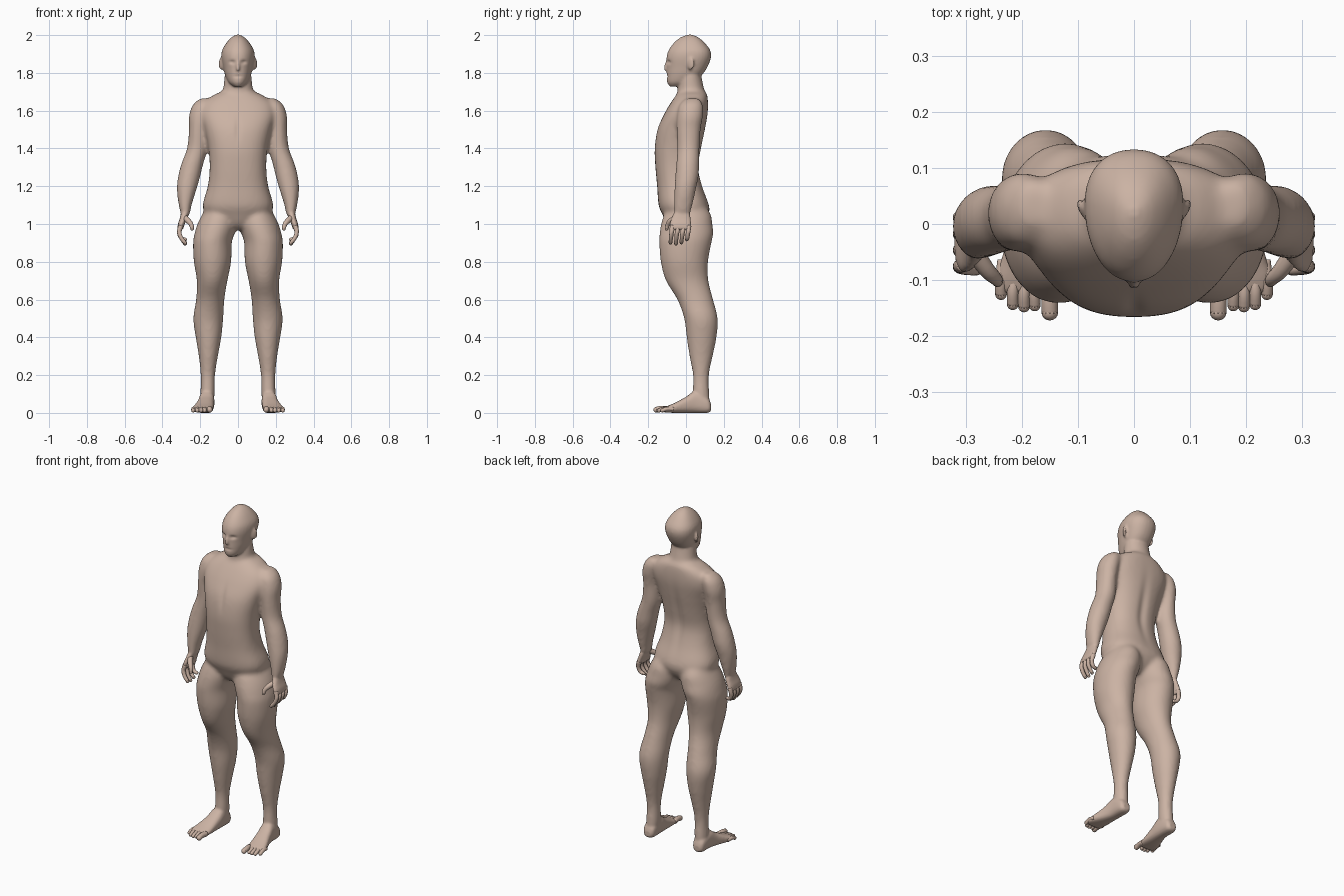
import bpy, bmesh, math
from mathutils import Vector, Matrix

cube = bpy.data.objects.get("Cube")
if cube:
    bpy.data.objects.remove(cube, do_unlink=True)

skin = bpy.data.materials.new("skin")
skin.use_nodes = True
skin.diffuse_color = (0.6, 0.45, 0.37, 1)
skin.node_tree.nodes["Principled BSDF"].inputs["Base Color"].default_value = skin.diffuse_color


def catmull(rows, steps=4):
    """Smoothly interpolate a list of equal-length tuples."""
    rows = [Vector(r) for r in rows]
    out = []
    for i in range(len(rows) - 1):
        a, b, c, d = rows[max(i - 1, 0)], rows[i], rows[i + 1], rows[min(i + 2, len(rows) - 1)]
        for k in range(steps):
            t = k / steps
            out.append(b + (c - a) * t / 2 + (a * 2 - b * 5 + c * 4 - d) * t * t / 2
                       + (b * 3 - a - c * 3 + d) * t ** 3 / 2)
    return out + [rows[-1]]


def skin_rings(bm, rings):
    """Bridge a list of point rings and cap both ends."""
    loops = [[bm.verts.new(p) for p in ring] for ring in rings]
    n = len(loops[0])
    for a, b in zip(loops, loops[1:]):
        for i in range(n):
            bm.faces.new((a[i], a[(i + 1) % n], b[(i + 1) % n], b[i]))
    bm.faces.new(loops[0][::-1])
    bm.faces.new(loops[-1])


def loft(bm, rows, side=1, along="z", power=2.0, taper=0.0, n=32):
    """Rows are (position, x low, x high, other low, other high)."""
    rings = []
    for t, x0, x1, w0, w1 in catmull(rows):
        ring = []
        for i in range(n):
            c, s = math.cos(math.tau * i / n), math.sin(math.tau * i / n)
            c = math.copysign(abs(c) ** (2 / power), c)
            s = math.copysign(abs(s) ** (2 / power), s)
            x = side * ((x0 + x1) / 2 + (x1 - x0) / 2 * c * (1 + taper * s))
            w = (w0 + w1) / 2 + (w1 - w0) / 2 * s
            ring.append((x, w, t) if along == "z" else (x, t, w))
        rings.append(ring)
    skin_rings(bm, rings)


def centred(rows):
    return [(z, -w, w, y0, y1) for z, w, y0, y1 in rows]


def ball(bm, centre, size, turn=0.0):
    m = Matrix.Translation(centre) @ Matrix.Rotation(turn, 4, "Z") @ Matrix.Diagonal((*size, 1))
    bmesh.ops.create_uvsphere(bm, u_segments=16, v_segments=10, radius=1, matrix=m)


def tube(bm, points, r0, r1, side=1, n=12):
    """Round-ended tapering tube through a few points."""
    pts = catmull([(side * x, y, z) for x, y, z in points])
    rings = []
    for i, p in enumerate(pts):
        q = (pts[min(i + 1, len(pts) - 1)] - pts[max(i - 1, 0)]).to_track_quat("Z", "Y")
        r = r0 + (r1 - r0) * i / (len(pts) - 1)
        rings.append([p + q @ Vector((r * math.cos(math.tau * k / n), r * math.sin(math.tau * k / n), 0))
                      for k in range(n)])
    skin_rings(bm, rings)
    ball(bm, pts[-1], (r1, r1, r1))


def make(name, bm):
    bmesh.ops.recalc_face_normals(bm, faces=bm.faces)
    mesh = bpy.data.meshes.new(name)
    bm.to_mesh(mesh)
    bm.free()
    mesh.materials.append(skin)
    mesh.shade_smooth()
    obj = bpy.data.objects.new(name, mesh)
    bpy.context.collection.objects.link(obj)
    return obj


def fuse(bm, voxel, rounds):
    """Merge overlapping parts into one soft surface, returned as a new bmesh."""
    obj = make("merging_parts", bm)
    remesh = obj.modifiers.new("merge", "REMESH")
    remesh.mode, remesh.voxel_size = "VOXEL", voxel
    soften = obj.modifiers.new("soften", "SMOOTH")
    soften.factor, soften.iterations = 0.5, rounds
    fused = bmesh.new()
    fused.from_object(obj, bpy.context.evaluated_depsgraph_get())
    fused.normal_update()
    bpy.data.objects.remove(obj, do_unlink=True)
    return fused


# Trunk, neck, arms and legs, blended together
limbs = bmesh.new()
loft(limbs, centred([(.97, .03, -.07, .05), (1, .08, -.1, .09), (1.05, .165, -.125, .12),
                     (1.1, .187, -.145, .122), (1.2, .16, -.153, .087), (1.3, .15, -.162, .067),
                     (1.4, .157, -.166, .082), (1.5, .178, -.152, .102), (1.58, .2, -.117, .115),
                     (1.64, .185, -.082, .117), (1.685, .125, -.05, .112), (1.705, .07, -.03, .095)]),
     power=2.4)
loft(limbs, centred([(1.6, .09, -.05, .1), (1.68, .085, -.047, .103), (1.72, .078, -.045, .095),
                     (1.78, .072, -.04, .083), (1.84, .065, -.03, .08)]))
arm = [(1.665, .15, .2, 0, .07), (1.63, .14, .24, -.035, .09), (1.57, .15, .26, -.047, .09),
       (1.5, .16, .26, -.05, .078), (1.4, .162, .27, -.047, .072), (1.32, .183, .3, -.052, .07),
       (1.25, .2, .318, -.057, .067), (1.18, .22, .324, -.062, .052), (1.1, .245, .314, -.065, .035),
       (1.04, .257, .3, -.065, .02)]
leg = [(1.1, .03, .16, -.07, .1), (1.05, .01, .19, -.115, .132), (1, .004, .215, -.132, .14),
       (.95, .018, .23, -.14, .145), (.9, .033, .238, -.142, .135), (.8, .036, .234, -.134, .117),
       (.7, .056, .218, -.107, .119), (.6, .072, .222, -.046, .144), (.5, .078, .237, -.01, .168),
       (.4, .088, .224, .003, .162), (.3, .106, .208, .018, .142), (.2, .121, .198, .036, .122),
       (.1, .123, .199, .034, .124), (.03, .13, .198, .04, .13)]
for side in (1, -1):
    loft(limbs, arm, side)
    loft(limbs, leg, side)
body = fuse(limbs, 0.011, 7)

# Head, nose, ears, palms and feet joined to the blended body
loft(body, centred([(1.728, .022, -.085, -.03), (1.75, .05, -.1, .04), (1.79, .068, -.102, .085),
                    (1.83, .078, -.102, .113), (1.88, .087, -.103, .132), (1.92, .083, -.092, .128),
                    (1.96, .06, -.063, .098), (1.988, .034, -.028, .065), (2.002, .01, .01, .03)]),
     power=2.2, taper=0.12)
tube(body, [(0, -.095, 1.87), (0, -.104, 1.845), (0, -.108, 1.822)], .008, .01)
palm = [(1.065, .262, .3, -.06, .018), (1.03, .27, .308, -.078, .025),
        (1, .282, .318, -.086, .028), (.97, .292, .321, -.085, .028)]
foot = [(.133, .145, .185, .012, .045), (.115, .13, .2, 0, .08), (.05, .125, .206, 0, .115),
        (0, .127, .216, 0, .085), (-.06, .13, .236, 0, .053), (-.1, .134, .246, .002, .036),
        (-.125, .14, .235, .004, .026)]
for side in (1, -1):
    ball(body, (side * .09, .025, 1.848), (.008, .022, .033), side * -.5)
    loft(body, palm, side, power=2.5)
    loft(body, foot, side, along="y", power=2.6)
body = fuse(body, 0.007, 3)

# Eye sockets, mouth, spine furrow and breastbone: (x, z, width, height, depth, facing)
hollows = [(.03, 1.857, .016, .009, .011, -1), (-.03, 1.857, .016, .009, .011, -1),
           (0, 1.782, .022, .005, .006, -1), (0, 1.36, .025, .16, .01, 1), (0, 1.5, .015, .06, .006, -1)]
for v in body.verts:
    if v.co.z > 1.1 and abs(v.co.x) < 0.12:
        for x, z, w, h, depth, facing in hollows:
            if v.normal.y * facing > 0.2:
                v.co.y -= facing * depth * math.exp(-((v.co.x - x) / w) ** 2 - ((v.co.z - z) / h) ** 2)
make("body", body)

# Fingers, thumbs and toes
fingers, toes = bmesh.new(), bmesh.new()
toe_tips = [(.15, -.157), (.177, -.145), (.196, -.147), (.216, -.143), (.237, -.125)]
for side in (1, -1):
    for i, tip in enumerate((.9, .895, .902, .918)):
        y = -.072 + .029 * i
        tube(fingers, [(.303, y, .99), (.311, y - .004, .955), (.3, y - .008, .925),
                       (.28, y - .01, tip)], .0135, .0095, side)
    tube(fingers, [(.285, -.05, 1.035), (.262, -.082, 1.015), (.247, -.097, .995),
                   (.243, -.103, .975)], .017, .0095, side)
    for i, (x, y) in enumerate(toe_tips):
        r = .0105 if i else .015
        tube(toes, [(x - .004, y + .06, .02), (x, y + .025, .022), (x, y, r + .002)], r, r, side)
make("fingers", fingers)
make("toes", toes)
